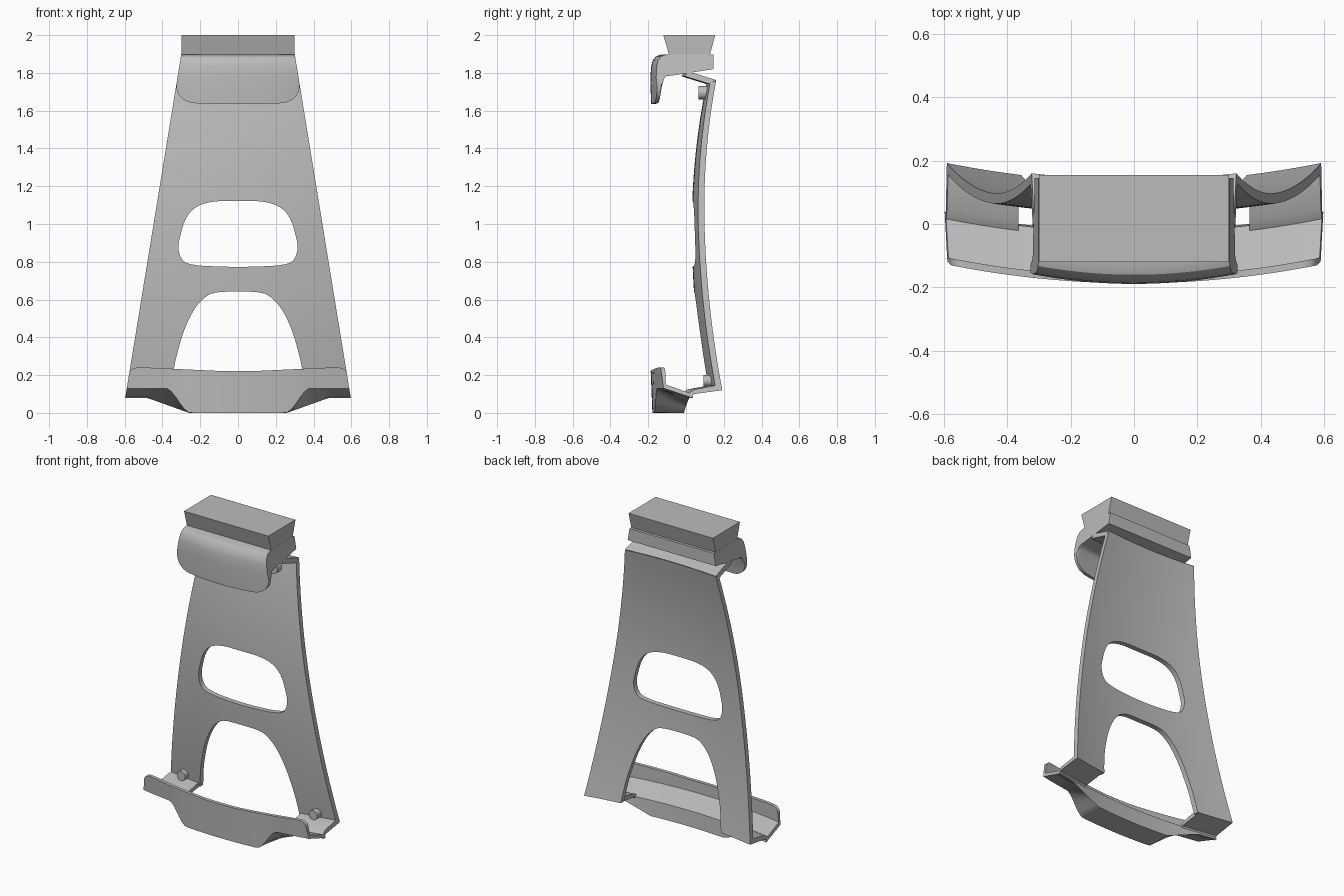
import bpy, bmesh, math
from mathutils import Vector

if "Cube" in bpy.data.objects:
    bpy.data.objects.remove(bpy.data.objects["Cube"])

BEND = 0.17  # forward bow of the whole stand across its width

grey = bpy.data.materials.new("plain_grey")
grey.use_nodes = True
grey.diffuse_color = (0.5, 0.5, 0.5, 1)
grey.node_tree.nodes["Principled BSDF"].inputs["Base Color"].default_value = (0.5, 0.5, 0.5, 1)


def half_width(z):
    return 0.61 - 0.163 * z


def ramp(v, lo, hi):
    return min(1, max(0, (v - lo) / (hi - lo)))


def finish(name, bm):
    bmesh.ops.recalc_face_normals(bm, faces=bm.faces)
    mesh = bpy.data.meshes.new(name)
    bm.to_mesh(mesh)
    bm.free()
    mesh.materials.append(grey)
    ob = bpy.data.objects.new(name, mesh)
    bpy.context.collection.objects.link(ob)
    return ob


def smooth(ob):
    bpy.ops.object.select_all(action='DESELECT')
    ob.select_set(True)
    bpy.context.view_layer.objects.active = ob
    bpy.ops.object.shade_smooth_by_angle(angle=math.radians(30))


def loft(name, steps, section):
    """Sweep a strip of (outer, inner) point pairs and close it into a solid."""
    bm = bmesh.new()
    rings = []
    for t in steps:
        pairs = section(t)
        outer = [bm.verts.new(p) for p, _ in pairs]
        inner = [bm.verts.new(q) for _, q in pairs]
        rings.append(outer + inner[::-1])
    n = len(rings[0])
    for a, b in zip(rings, rings[1:]):
        for i in range(n):
            j = (i + 1) % n
            bm.faces.new((a[i], a[j], b[j], b[i]))
    for ring in (rings[0], rings[-1]):
        for i in range(n // 2 - 1):
            bm.faces.new((ring[i], ring[i + 1], ring[n - 2 - i], ring[n - 1 - i]))
    ob = finish(name, bm)
    smooth(ob)
    return ob


def steps(n):
    """Samples from -1 to 1, denser towards both ends."""
    return [math.sin(math.pi / 2 * (2 * i / n - 1)) for i in range(n + 1)]


def bowed(t, y, z, bend=BEND):
    x = t * half_width(z)
    return (x, y + bend * x * x, z)


# Back panel, bowed across and curved along its height
def panel_section(t):
    pairs = []
    for i in range(33):
        f = i / 32
        zb, zf = 0.12 + 1.64 * f, 0.12 + 1.625 * f
        y = 0.064 + (0.089 if zb < 1 else 0.135) * (zb - 1) ** 2
        pairs.append((bowed(t, y, zb), bowed(t, y - 0.033, zf)))
    return pairs


panel = loft("back_panel", [i / 14 - 1 for i in range(29)], panel_section)


# Rounded openings cut through the panel
def spline(points, n=6):
    pts = [Vector(p) for p in points]
    out = []
    for i in range(len(pts) - 1):
        b, c = pts[i], pts[i + 1]
        a = pts[i - 1] if i else Vector((-c.x, c.y))
        d = pts[i + 2] if i + 2 < len(pts) else c
        for k in range(n):
            t = k / n
            out.append(0.5 * (2 * b + (c - a) * t + (2 * a - 5 * b + 4 * c - d) * t * t
                              + (3 * b - a - 3 * c + d) * t ** 3))
    return out + [pts[-1]]


def cut(ob, half):
    right = spline(half)
    outline = right + [Vector((-p.x, p.y)) for p in reversed(right) if p.x > 0.001]
    bm = bmesh.new()
    face = bm.faces.new([bm.verts.new((p.x, -0.3, p.y)) for p in outline])
    new = bmesh.ops.extrude_face_region(bm, geom=[face])["geom"]
    bmesh.ops.translate(bm, vec=(0, 0.8, 0), verts=[v for v in new if isinstance(v, bmesh.types.BMVert)])
    cutter = finish("opening_cutter", bm)
    cutter.hide_render = True
    mod = ob.modifiers.new("opening", 'BOOLEAN')
    mod.operation = 'DIFFERENCE'
    mod.solver = 'EXACT'
    mod.object = cutter
    bpy.ops.object.select_all(action='DESELECT')
    bpy.context.view_layer.objects.active = ob
    ob.select_set(True)
    bpy.ops.object.modifier_apply(modifier=mod.name)
    bpy.data.objects.remove(cutter)


cut(panel, [(0, 1.122), (0.13, 1.118), (0.22, 1.09), (0.275, 1.03), (0.305, 0.94),
            (0.315, 0.87), (0.29, 0.805), (0.22, 0.782), (0.1, 0.775), (0, 0.773)])
cut(panel, [(0, 0.642), (0.11, 0.638), (0.17, 0.615), (0.23, 0.55), (0.28, 0.45),
            (0.315, 0.34), (0.34, 0.23), (0.365, 0.05)])
smooth(panel)


# Front tray: raised lip, sloping floor and a deeper hull in the middle
def tray_section(t):
    x = abs(t) * 0.59
    s = ramp(x, 0.24, 0.385)
    front = 0.13 * s * s * (3 - 2 * s)
    back = 0.078 * ramp(x, 0.25, 0.47)
    corner = ramp(abs(t), 0.93, 1)
    top = 0.222 + 0.018 * ramp(x, 0.1, 0.5) - 0.03 * (1 - math.sqrt(1 - corner ** 2))
    return [(bowed(t, -0.187, top), bowed(t, -0.165, top)),
            (bowed(t, -0.178, front), bowed(t, -0.165, 0.15)),
            (bowed(t, -0.022, back), bowed(t, -0.027, 0.1))]


loft("front_tray", steps(64), tray_section)

# Feet joining each leg to the tray
for side, label in ((1, "left"), (-1, "right")):
    def foot_section(t):
        def point(y, z):
            x = 0.365 + t * (half_width(z) - 0.365)
            return (side * x, y + BEND * x * x, z)
        return [(point(0.133, 0.12), point(0.1, 0.145)),
                (point(-0.018, 0.1), point(-0.012, 0.125)),
                (point(-0.037, 0.078), point(-0.045, 0.105))]
    loft(label + "_foot", [i / 6 for i in range(7)], foot_section)

    # Round pins on the front of the panel
    for name, x, y, z, r in (("lower", 0.47, 0.117, 0.17, 0.03), ("upper", 0.2, 0.09, 1.695, 0.035)):
        bpy.ops.mesh.primitive_cylinder_add(vertices=24, radius=r, depth=0.05,
                                            location=(side * x, y, z), rotation=(math.pi / 2, 0, 0))
        pin = bpy.context.object
        pin.name = label + "_" + name + "_pin"
        pin.data.materials.append(grey)
        smooth(pin)


# Sloping shelf linking the panel to the clamp
def shelf_section(t):
    return [(bowed(t, 0.142, 1.762), bowed(t, 0.105, 1.742)),
            (bowed(t, -0.005, 1.808), bowed(t, -0.025, 1.782))]


loft("top_shelf", [i / 8 - 1 for i in range(17)], shelf_section)


# Clamp with a rounded lip hanging down at the front
def clamp_section(t):
    u = ramp(abs(t), 0.66, 1)
    low = 1.635 + 0.01 * t * t + 0.1 * (1 - math.sqrt(1 - u * u))
    outer = [(-0.185, low), (-0.189, 1.77), (-0.185, 1.83), (-0.177, 1.865),
             (-0.16, 1.887), (-0.13, 1.898), (0.145, 1.898)]
    inner = [(-0.165, low), (-0.152, 1.755), (-0.147, 1.768), (-0.14, 1.778),
             (-0.13, 1.784), (-0.11, 1.785), (0.145, 1.82)]
    bends = [0.3] * 6 + [0]
    return [(bowed(t, *p, b), bowed(t, *q, b)) for p, q, b in zip(outer, inner, bends)]


loft("top_clamp", steps(40), clamp_section)


# Flared block on top
def block_section(x):
    return [((x, -0.12, 2), (x, 0.155, 2)), ((x, -0.088, 1.89), (x, 0.125, 1.89))]


loft("top_block", (-0.3, 0.3), block_section)
